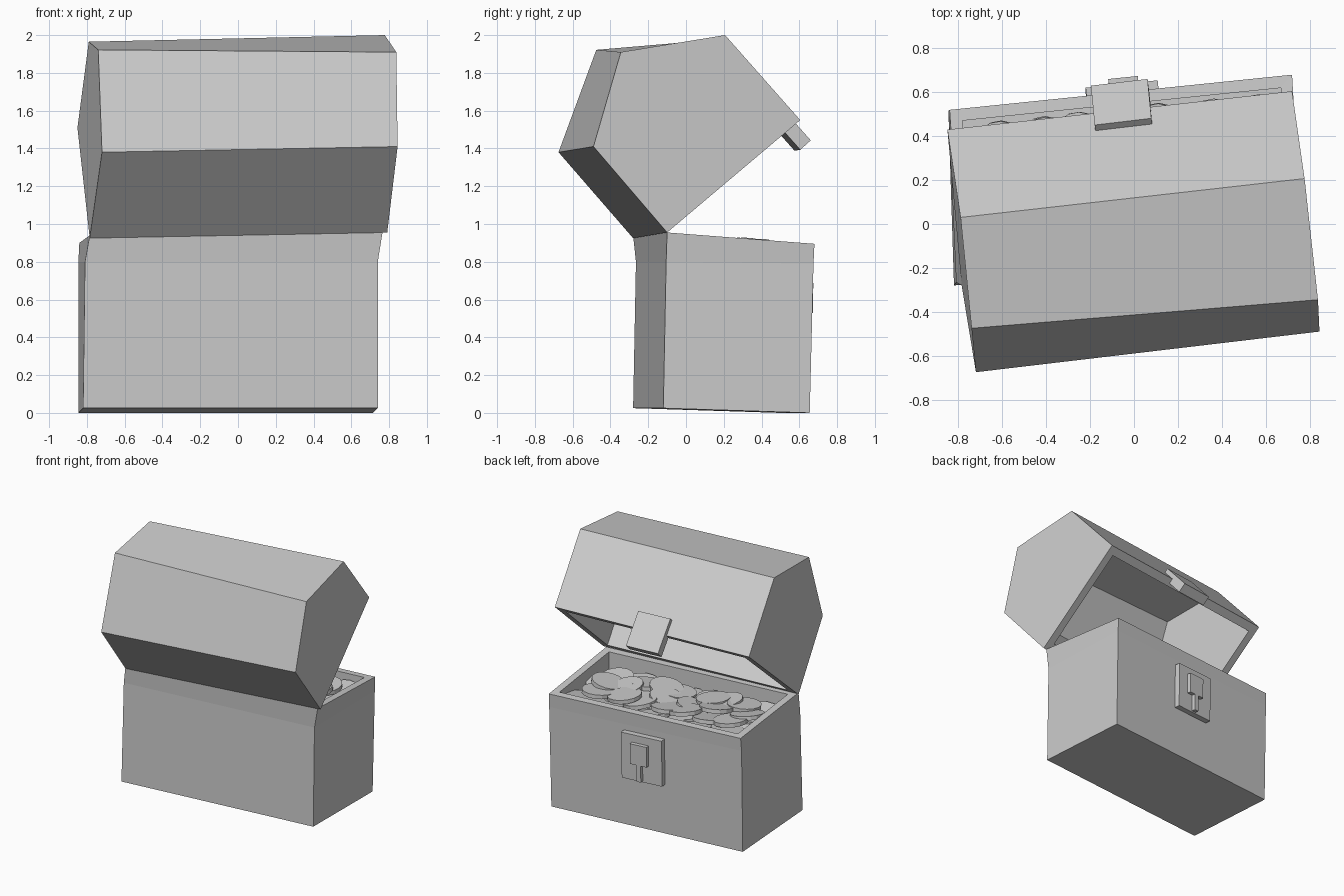
import bpy
import bmesh
import random
from mathutils import Vector, Matrix

cube = bpy.data.objects.get("Cube")
if cube:
    bpy.data.objects.remove(cube, do_unlink=True)

random.seed(4)
grey = bpy.data.materials.new("plain grey")
grey.use_nodes = True
COLOUR = (0.6, 0.6, 0.6, 1)
grey.diffuse_color = COLOUR
grey.node_tree.nodes["Principled BSDF"].inputs["Base Color"].default_value = COLOUR


def finish(name, bm):
    """Turn a bmesh into a flat shaded object."""
    bmesh.ops.recalc_face_normals(bm, faces=bm.faces)
    mesh = bpy.data.meshes.new(name)
    bm.to_mesh(mesh)
    bm.free()
    mesh.materials.append(grey)
    obj = bpy.data.objects.new(name, mesh)
    bpy.context.collection.objects.link(obj)
    return obj


def block(name, centre, axes, size):
    """Box with the given centre, local axes and size."""
    bm = bmesh.new()
    rot = Matrix(axes).transposed().to_4x4()
    bmesh.ops.create_cube(bm, size=1, matrix=Matrix.Translation(centre) @ rot
                          @ Matrix.Diagonal((*size, 1)))
    return finish(name, bm)


def inset(ring, amount):
    """Move the corners of a quad inwards along its sides."""
    out = []
    for i, p in enumerate(ring):
        a, b = ring[i - 1] - p, ring[(i + 1) % len(ring)] - p
        out.append(p + (a.normalized() + b.normalized()) * amount)
    return out


def ring(*points):
    return [Vector(p) for p in points]


# Chest body: outer wall, rim and inner wall lofted as one shell
bottom = ring((-.82, -.28, .025), (.74, -.12, .025), (.715, .655, 0), (-.845, .5, 0))
shoulder = ring((-.81, -.265, .8), (.74, -.105, .8), (.72, .675, .79), (-.845, .515, .8))
top = ring((-.785, -.28, .94), (.765, -.1, .955), (.72, .68, .895), (-.84, .52, .9))
rim = inset(top, .055)
floor = [Vector((p.x, p.y, .78)) for p in rim]
bm = bmesh.new()
rows = [[bm.verts.new(p) for p in r] for r in (bottom, shoulder, top, rim, floor)]
for low, high in zip(rows, rows[1:]):
    for i in range(4):
        j = (i + 1) % 4
        bm.faces.new((low[i], low[j], high[j], high[i]))
bm.faces.new(rows[0])
bm.faces.new(rows[-1])
finish("chest_body", bm)

# Open lid: two five sided ends, hollow towards the hinge-to-lip side
right_end = ring((.79, -.1, .955), (.845, -.49, 1.41), (.838, -.345, 1.91),
                 (.777, .207, 2), (.72, .605, 1.55))
left_end = ring((-.785, -.28, .925), (-.72, -.675, 1.38), (-.74, -.475, 1.922),
                (-.79, .03, 1.965), (-.85, .43, 1.51))
u = (right_end[1] - left_end[1]).normalized()


def hollow(end, shift):
    """Smaller copy of an end profile for the inside of the lid."""
    mid = sum(end, Vector()) / len(end)
    inner = [mid.lerp(p, .87) for p in end]
    inner[0] = end[0].lerp(end[-1], .07)
    inner[-1] = end[-1].lerp(end[0], .07)
    return [p + u * shift for p in inner]


bm = bmesh.new()
out_r, out_l, in_r, in_l = [
    [bm.verts.new(p) for p in pts] for pts in
    (right_end, left_end, hollow(right_end, -.06), hollow(left_end, .06))]
for a, b in ((out_r, out_l), (in_r, in_l)):
    bm.faces.new(a)
    bm.faces.new(b)
    for i in range(4):
        bm.faces.new((a[i], a[i + 1], b[i + 1], b[i]))
outer_rim = (out_r[0], out_r[-1], out_l[-1], out_l[0])
inner_rim = (in_r[0], in_r[-1], in_l[-1], in_l[0])
for i in range(4):
    j = (i + 1) % 4
    bm.faces.new((outer_rim[i], outer_rim[j], inner_rim[j], inner_rim[i]))
finish("lid", bm)

# Latch overhanging the lip of the lid
down = right_end[4] - right_end[3]
down = (down - u * down.dot(u)).normalized()
block("lid_latch", (-.055, .528, 1.516), (u, down, u.cross(down)), (.26, .27, .075))

# Lock plate with a raised keyhole on the wall below the latch
along = (shoulder[2] - shoulder[3]).normalized()
up = (shoulder[3] - bottom[3]).normalized()
out = up.cross(along).normalized()
up = along.cross(out)
if out.y < 0:
    out = -out


def on_wall(name, x, z, width, height, depth):
    base = bottom[3].lerp(bottom[2], .5)
    base = base + along * ((x - base.x) / along.x) + up * z
    block(name, base + out * depth / 2, (along, up, out), (width, height, depth))


on_wall("lock_plate", -.055, .57, .33, .36, .045)
on_wall("keyhole_head", -.045, .61, .135, .16, .075)
on_wall("keyhole_stem", -.045, .47, .035, .14, .075)

# Coins heaped inside the body
wide, deep = 7, 4
inner = inset(rim, .14)
for layer in range(2):
    for i in range(wide):
        for j in range(deep - layer):
            s = (i + random.uniform(.0, .5) * layer) / (wide - .5 * (2 - layer))
            t = (j + .5 * layer) / (deep - 1)
            near, far = inner[0].lerp(inner[1], s), inner[3].lerp(inner[2], s)
            spot = near.lerp(far, t)
            spot.x += random.uniform(-.04, .04)
            spot.z = .82 + .05 * layer + random.uniform(-.015, .02)
            tilt = (Matrix.Rotation(random.uniform(-.2, .2), 4, 'X')
                    @ Matrix.Rotation(random.uniform(-.2, .2), 4, 'Y'))
            bm = bmesh.new()
            bmesh.ops.create_cone(bm, cap_ends=True, segments=16, radius1=.125,
                                  radius2=.125, depth=.03,
                                  matrix=Matrix.Translation(spot) @ tilt)
            finish("coin", bm)
